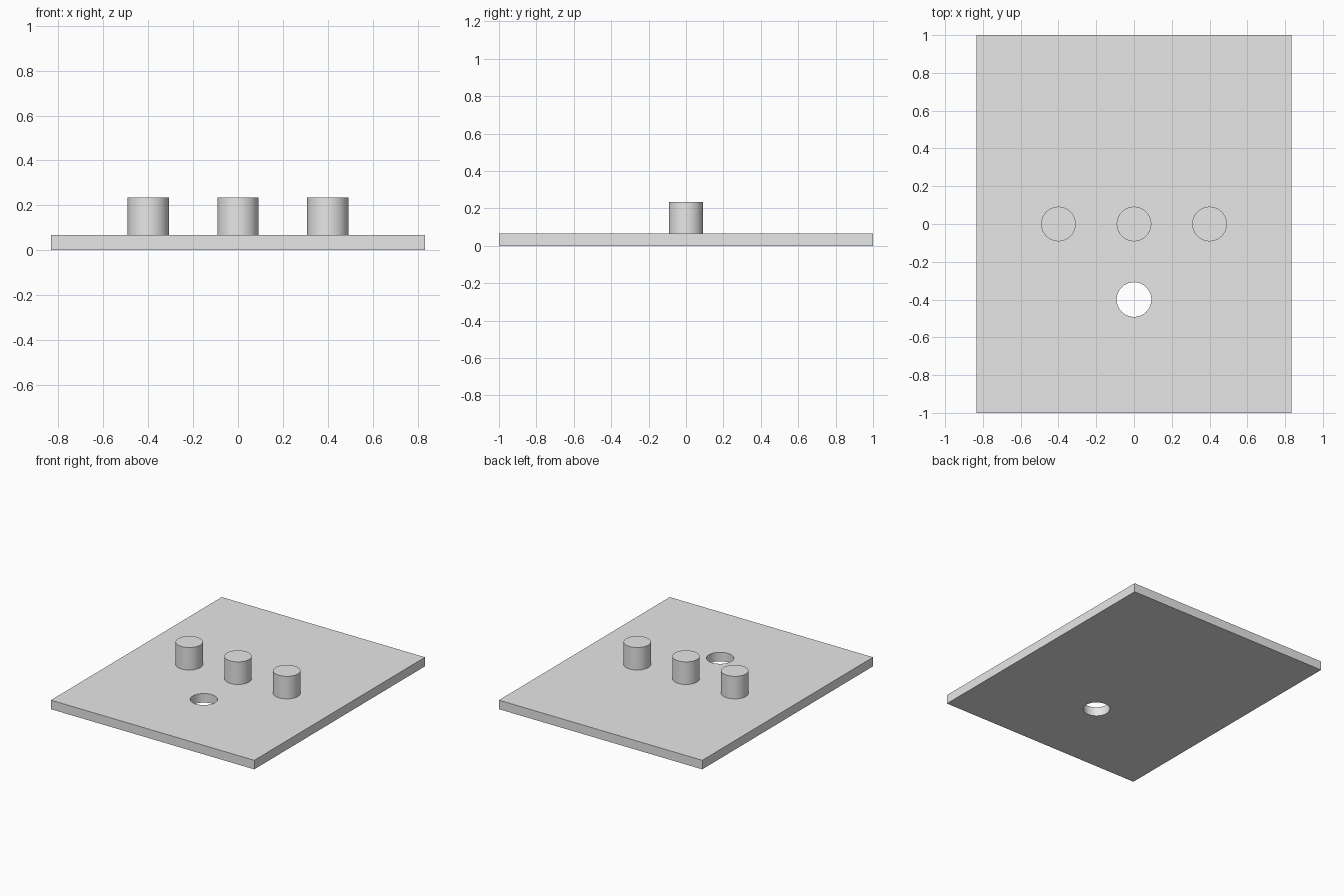
import bpy

if "Cube" in bpy.data.objects:
    bpy.data.objects.remove(bpy.data.objects["Cube"])

PLATE_H = 0.067
PEG_H = 0.167
RADIUS = 0.0917
SPACING = 0.4

grey = bpy.data.materials.new("light_grey")
grey.diffuse_color = (0.8, 0.8, 0.8, 1)
grey.use_nodes = True
grey.node_tree.nodes["Principled BSDF"].inputs["Base Color"].default_value = grey.diffuse_color


def cylinder(name, x, y, z0, z1):
    bpy.ops.mesh.primitive_cylinder_add(vertices=64, radius=RADIUS, depth=z1 - z0,
                                        location=(x, y, (z0 + z1) / 2))
    obj = bpy.context.object
    obj.name = name
    obj.data.materials.append(grey)
    bpy.ops.object.shade_smooth_by_angle()
    return obj


# Flat base plate
bpy.ops.mesh.primitive_cube_add(size=1, location=(0, 0, PLATE_H / 2))
plate = bpy.context.object
plate.name = "base_plate"
plate.scale = (1.667, 2, PLATE_H)
bpy.ops.object.transform_apply(location=False, rotation=False, scale=True)
plate.data.materials.append(grey)

# Round through hole near the front
cutter = cylinder("hole_cutter", 0, -SPACING, -0.1, PLATE_H + 0.1)
hole = plate.modifiers.new("hole", 'BOOLEAN')
hole.operation = 'DIFFERENCE'
hole.solver = 'EXACT'
hole.object = cutter
bpy.context.view_layer.objects.active = plate
bpy.ops.object.select_all(action='DESELECT')
plate.select_set(True)
bpy.ops.object.modifier_apply(modifier=hole.name)
bpy.data.objects.remove(cutter)
bpy.ops.object.shade_smooth_by_angle()

# Row of three pegs standing on the plate
for name, x in (("left_peg", -SPACING), ("middle_peg", 0), ("right_peg", SPACING)):
    cylinder(name, x, 0, PLATE_H, PLATE_H + PEG_H)
